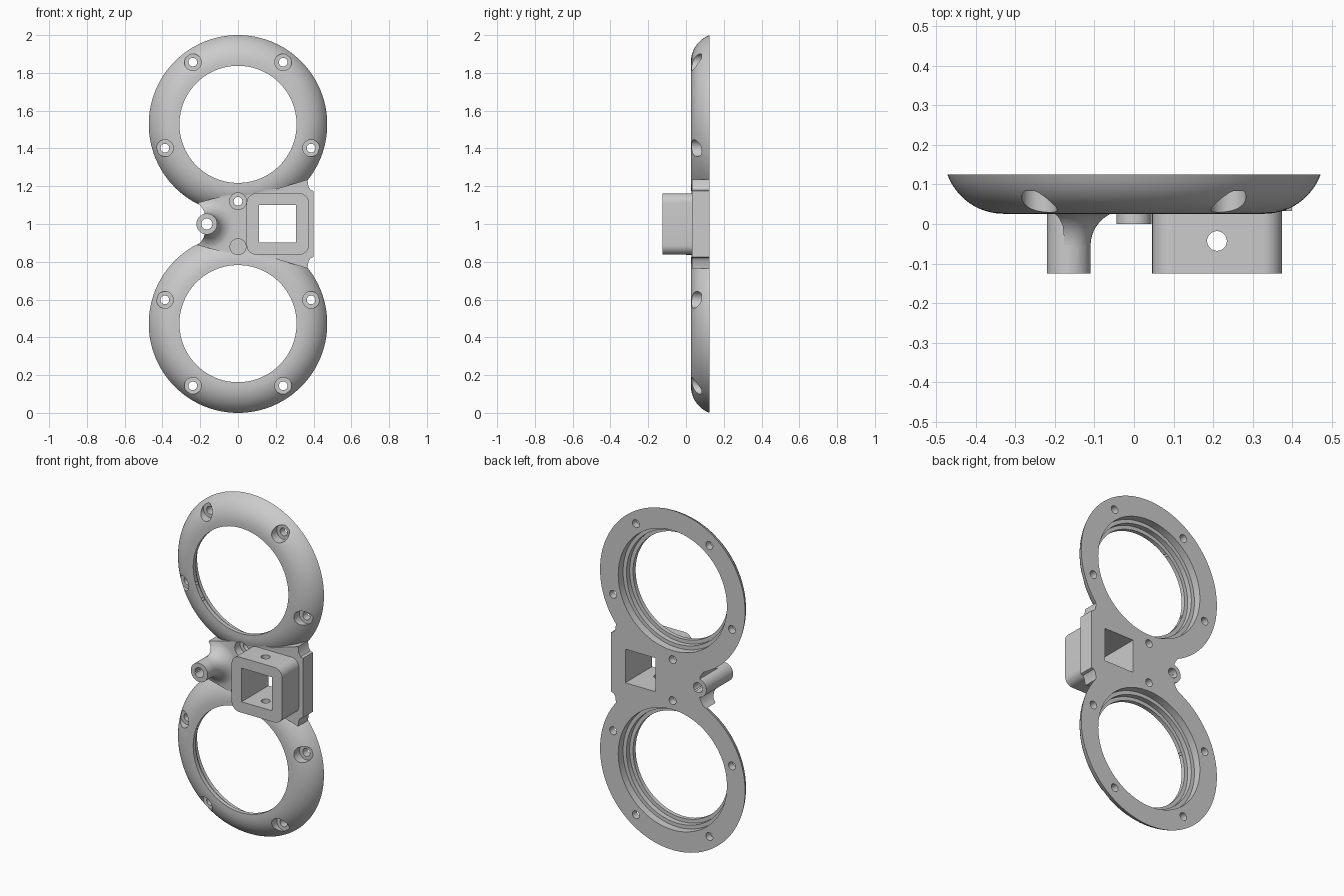
import bpy, bmesh
from math import sin, cos, pi, radians, asin

if "Cube" in bpy.data.objects:
    bpy.data.objects.remove(bpy.data.objects["Cube"])

BACK = 0.125
RING_Z = (0.4725, 1.5275)


def finish(bm, name):
    bmesh.ops.remove_doubles(bm, verts=bm.verts, dist=1e-5)
    bmesh.ops.recalc_face_normals(bm, faces=bm.faces)
    me = bpy.data.meshes.new(name)
    bm.to_mesh(me)
    bm.free()
    ob = bpy.data.objects.new(name, me)
    bpy.context.collection.objects.link(ob)
    return ob


def lathe(name, profile, cx, cz, seg):
    """Closed (radius, y) profile, starting and ending on the axis, spun about y."""
    bm = bmesh.new()
    rows = []
    for r, y in profile:
        if r == 0:
            rows.append([bm.verts.new((cx, y, cz))] * seg)
        else:
            rows.append([bm.verts.new((cx + r * sin(2 * pi * i / seg), y,
                                       cz + r * cos(2 * pi * i / seg))) for i in range(seg)])
    for a, b in zip(rows, rows[1:]):
        for i in range(seg):
            j = (i + 1) % seg
            vs = list(dict.fromkeys((a[i], a[j], b[j], b[i])))
            bm.faces.new(vs)
    return finish(bm, name)


def prism(name, pts, t0, t1, axis='y'):
    """Extrude a 2D outline along y (points are x, z) or along z (points are x, y)."""
    bm = bmesh.new()
    put = (lambda a, b, t: (a, t, b)) if axis == 'y' else (lambda a, b, t: (a, b, t))
    lo = [bm.verts.new(put(a, b, t0)) for a, b in pts]
    hi = [bm.verts.new(put(a, b, t1)) for a, b in pts]
    bm.faces.new(lo)
    bm.faces.new(hi)
    n = len(pts)
    for i in range(n):
        j = (i + 1) % n
        bm.faces.new((lo[i], lo[j], hi[j], hi[i]))
    return finish(bm, name)


def rounded_rect(x0, x1, z0, z1, r, n=8):
    corners = ((x1 - r, z1 - r, 0), (x0 + r, z1 - r, 90), (x0 + r, z0 + r, 180), (x1 - r, z0 + r, 270))
    return [(cx + r * cos(radians(a + 90 * k / n)), cz + r * sin(radians(a + 90 * k / n)))
            for cx, cz, a in corners for k in range(n + 1)]


def rect(x0, x1, z0, z1):
    return [(x0, z0), (x1, z0), (x1, z1), (x0, z1)]


def boolean(target, tool, op):
    mod = target.modifiers.new(op.lower(), 'BOOLEAN')
    mod.object, mod.operation, mod.solver = tool, op, 'EXACT'
    bpy.context.view_layer.objects.active = target
    bpy.ops.object.modifier_apply(modifier=mod.name)
    bpy.data.objects.remove(tool, do_unlink=True)


# Domed ring discs (overshoot the back, trimmed later)
R = 0.152
top = asin((0.4725 - 0.33) / R)
dome = [(0.33 + R * sin(top * k / 12), BACK - R * (cos(top * k / 12) - cos(top))) for k in range(13)]
ring_profile = [(0, dome[0][1])] + dome + [(0.478, 0.15), (0, 0.15)]
body = lathe("twin_ring_bracket", ring_profile, 0, RING_Z[1], 128)
lower = lathe("lower_ring", ring_profile, 0, RING_Z[0], 128)

# Centre plate joining the rings, mirrored about z = 1
half = [(0.40, 0.175), (0.385, 0.18), (0.373, 0.198), (0.368, 0.235), (0.2, 0.185), (0, 0.17),
        (-0.215, 0.112), (-0.195, 0.093), (-0.180, 0.068), (-0.174, 0.04)]
outline = [(x, 1 + z) for x, z in half] + [(x, 1 - z) for x, z in reversed(half)]
plate = prism("centre_plate", outline, 0.033, 0.15)

# Round post with a flared foot kept inside the plate outline
post = lathe("post", [(0, -BACK), (0.055, -BACK), (0.055, 0.15), (0, 0.15)], -0.165, 1, 48)
flare = [(0.145 - 0.09 * cos(pi / 2 * k / 10), -0.055 + 0.09 * sin(pi / 2 * k / 10)) for k in range(11)]
foot = lathe("post_foot", [(0, -0.055)] + flare + [(0.145, 0.09), (0, 0.09)], -0.165, 1, 64)
boolean(foot, prism("foot_limit", outline, -0.2, 0.2), 'INTERSECT')

# Square socket
socket = prism("square_socket", rounded_rect(0.046, 0.375, 0.838, 1.162, 0.05), -BACK, 0.08)

for part in (lower, plate, foot, post, socket):
    boolean(body, part, 'UNION')

# Flat back, stepped lens openings and five counterbored screw holes per ring
boolean(body, prism("back_trim", rect(-1, 1, -1, 3), BACK, 0.4), 'DIFFERENCE')
lens = [(0, -0.1), (0.31, -0.1), (0.31, 0.05), (0.332, 0.05), (0.332, 0.08),
        (0.354, 0.08), (0.354, 0.2), (0, 0.2)]
screw = [(0, 0), (0.0445, 0), (0.0445, 0.083), (0.023, 0.083), (0.023, 0.2), (0, 0.2)]
for cz, side in zip(RING_Z, (-1, 1)):
    boolean(body, lathe("lens_cut", lens, 0, cz, 128), 'DIFFERENCE')
    for k in range(5):
        a = radians(-90 + 72 * k)
        hole = lathe("screw_cut", screw, 0.407 * cos(a), cz + side * 0.407 * sin(a), 32)
        boolean(body, hole, 'DIFFERENCE')

# Post bore, socket opening and its vertical pin hole
boolean(body, lathe("post_bore", [(0, -0.3), (0.029, -0.3), (0.029, 0.3), (0, 0.3)], -0.165, 1, 32), 'DIFFERENCE')
boolean(body, prism("socket_cut", rect(0.111, 0.308, 0.902, 1.1), -0.3, 0.3), 'DIFFERENCE')
pin = [(0.21 + 0.025 * cos(2 * pi * k / 32), -0.043 + 0.025 * sin(2 * pi * k / 32)) for k in range(32)]
boolean(body, prism("pin_cut", pin, 0.7, 1.3, 'z'), 'DIFFERENCE')

bpy.ops.object.select_all(action='DESELECT')
body.select_set(True)
bpy.context.view_layer.objects.active = body
bpy.ops.object.shade_smooth_by_angle(angle=radians(30))
